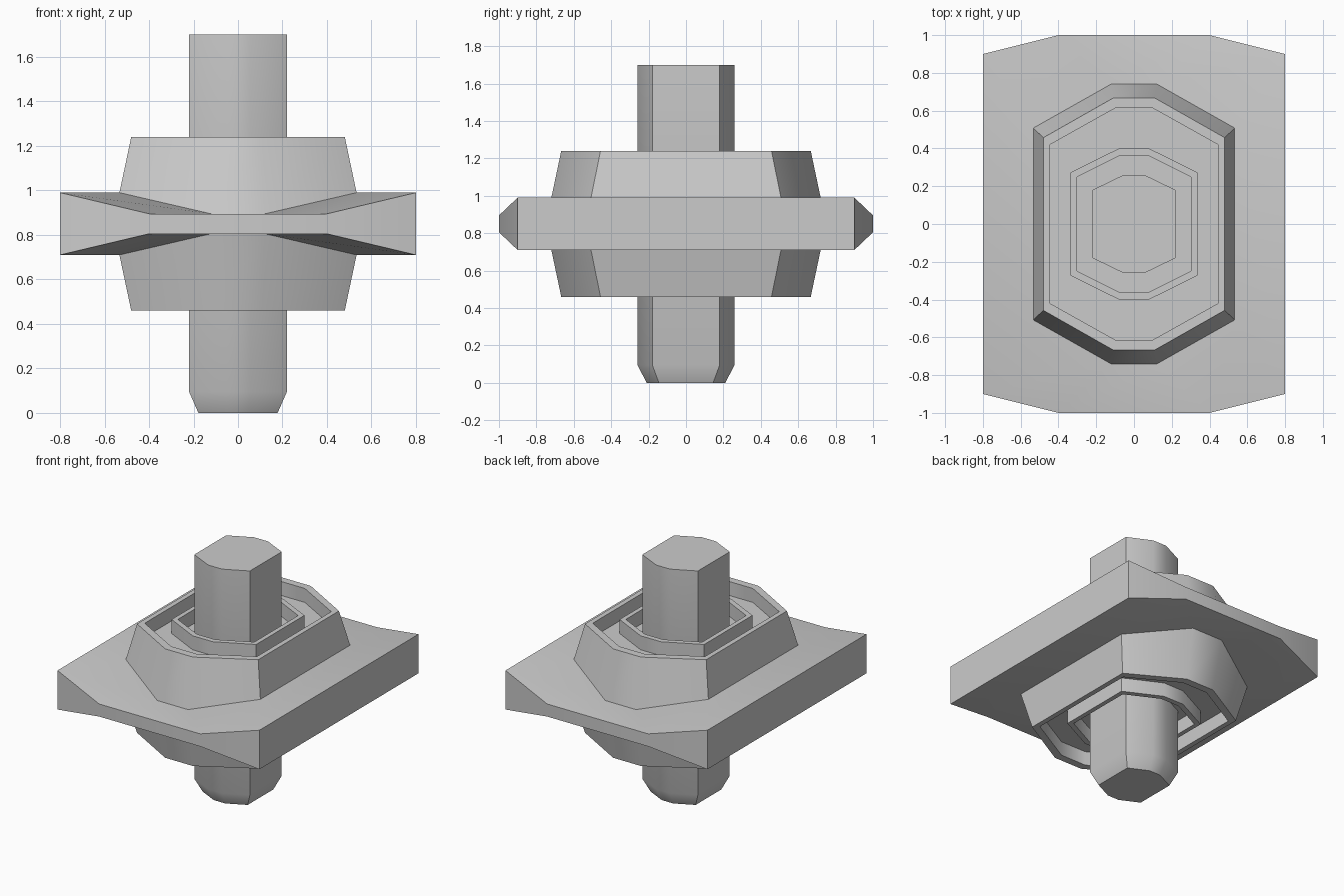
import bpy, bmesh
from math import radians

if "Cube" in bpy.data.objects:
    bpy.data.objects.remove(bpy.data.objects["Cube"])

MID = 0.85  # height of the mirror plane of the housing


def ring(ax, ay, bx, by, za, zb=None):
    """Eight-sided section: side corners (ax, ay, za), end corners (bx, by, zb)."""
    zb = za if zb is None else zb
    return [(ax, -ay, za), (ax, ay, za), (bx, by, zb), (-bx, by, zb),
            (-ax, ay, za), (-ax, -ay, za), (-bx, -by, zb), (bx, -by, zb)]


def loft(name, rings, closed=False):
    bm = bmesh.new()
    loops = [[bm.verts.new(p) for p in r] for r in rings]
    pairs = list(zip(loops, loops[1:]))
    if closed:
        pairs.append((loops[-1], loops[0]))
    else:
        bm.faces.new(loops[0])
        bm.faces.new(loops[-1])
    for a, b in pairs:
        for i in range(8):
            j = (i + 1) % 8
            bm.faces.new((a[i], a[j], b[j], b[i]))
    bmesh.ops.recalc_face_normals(bm, faces=bm.faces)
    mesh = bpy.data.meshes.new(name)
    bm.to_mesh(mesh)
    bm.free()
    ob = bpy.data.objects.new(name, mesh)
    bpy.context.collection.objects.link(ob)
    bpy.ops.object.select_all(action='DESELECT')
    ob.select_set(True)
    bpy.context.view_layer.objects.active = ob
    bpy.ops.object.shade_smooth_by_angle(angle=radians(35))
    return ob


# Flange, hub rim, seal grooves and collar: upper half, then mirrored
TOP, FLOOR = 1.24, 1.14
upper = [
    ring(0.80, 0.90, 0.40, 1.00, 0.99, 0.895),    # flange edge
    ring(0.533, 0.508, 0.122, 0.74, 0.99, 0.895), # hub base
    ring(0.48, 0.457, 0.11, 0.667, TOP),          # hub rim
    ring(0.445, 0.42, 0.10, 0.613, TOP),
    ring(0.445, 0.42, 0.10, 0.613, FLOOR),        # outer groove
    ring(0.335, 0.273, 0.08, 0.40, FLOOR),
    ring(0.335, 0.273, 0.08, 0.40, TOP),          # collar
    ring(0.303, 0.248, 0.073, 0.363, TOP),
    ring(0.303, 0.248, 0.073, 0.363, FLOOR),      # inner groove
    ring(0.21, 0.17, 0.05, 0.25, FLOOR),          # bore inside the shaft
]
lower = [[(x, y, 2 * MID - z) for x, y, z in r] for r in reversed(upper)]
loft("bearing_housing", upper + lower, closed=True)

# Shaft with a chamfered lower end
loft("shaft", [
    ring(0.178, 0.145, 0.045, 0.21, 0.0),
    ring(0.22, 0.18, 0.055, 0.26, 0.095),
    ring(0.22, 0.18, 0.055, 0.26, 1.70),
])
